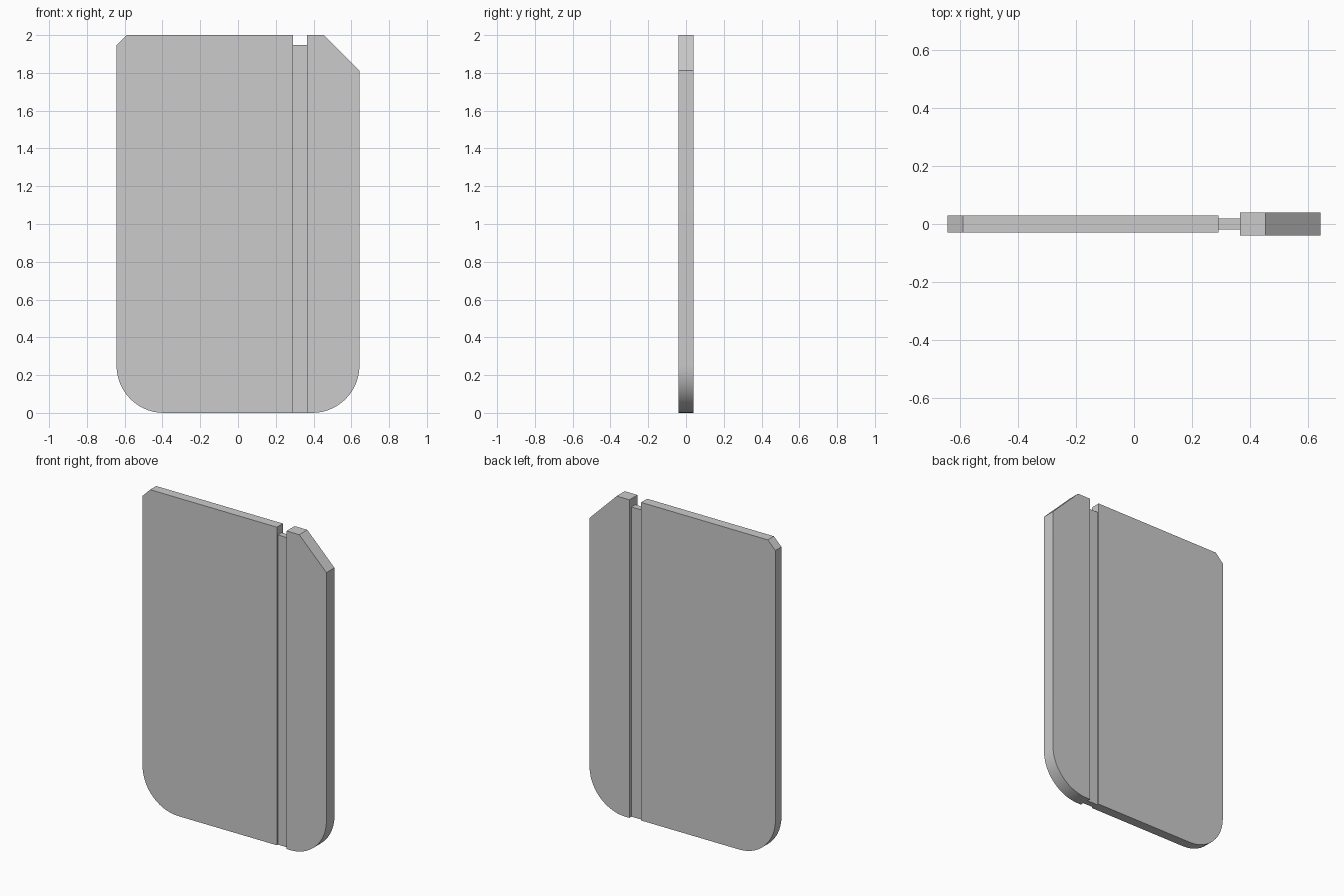
import bpy, bmesh, math

if "Cube" in bpy.data.objects:
    bpy.data.objects.remove(bpy.data.objects["Cube"])


def corner(cx, cz, r, a0, a1, n=14):
    """Arc points for a rounded corner, angles in degrees."""
    pts = []
    for i in range(n + 1):
        a = math.radians(a0 + (a1 - a0) * i / n)
        pts.append((cx + r * math.cos(a), cz + r * math.sin(a)))
    return pts


def slab(name, outline, half):
    """Extrude an x-z outline symmetrically along y."""
    bm = bmesh.new()
    face = bm.faces.new([bm.verts.new((x, -half, z)) for x, z in outline])
    ext = bmesh.ops.extrude_face_region(bm, geom=[face])
    moved = [v for v in ext["geom"] if isinstance(v, bmesh.types.BMVert)]
    bmesh.ops.translate(bm, vec=(0, 2 * half, 0), verts=moved)
    bmesh.ops.recalc_face_normals(bm, faces=bm.faces)
    mesh = bpy.data.meshes.new(name)
    bm.to_mesh(mesh)
    bm.free()
    obj = bpy.data.objects.new(name, mesh)
    bpy.context.collection.objects.link(obj)
    bpy.ops.object.select_all(action="DESELECT")
    obj.select_set(True)
    bpy.context.view_layer.objects.active = obj
    bpy.ops.object.shade_smooth_by_angle(angle=math.radians(30))
    return obj


W, R = 0.643, 0.25          # half width, bottom corner radius
X1, X2 = 0.291, 0.366       # groove edges

# Wide panel: rounded bottom left, small chamfer top left
slab("main_panel",
     corner(-W + R, R, R, 180, 270) + [(X1, 0), (X1, 2), (-0.59, 2), (-W, 1.947)],
     0.03)

# Thin web joining the two panels
slab("groove_web", [(X1, 0), (X2, 0), (X2, 1.947), (X1, 1.947)], 0.019)

# Narrow thick strip: rounded bottom right, large chamfer top right
slab("edge_strip",
     [(X2, 0)] + corner(W - R, R, R, 270, 360) + [(W, 1.812), (0.454, 2), (X2, 2)],
     0.04)
